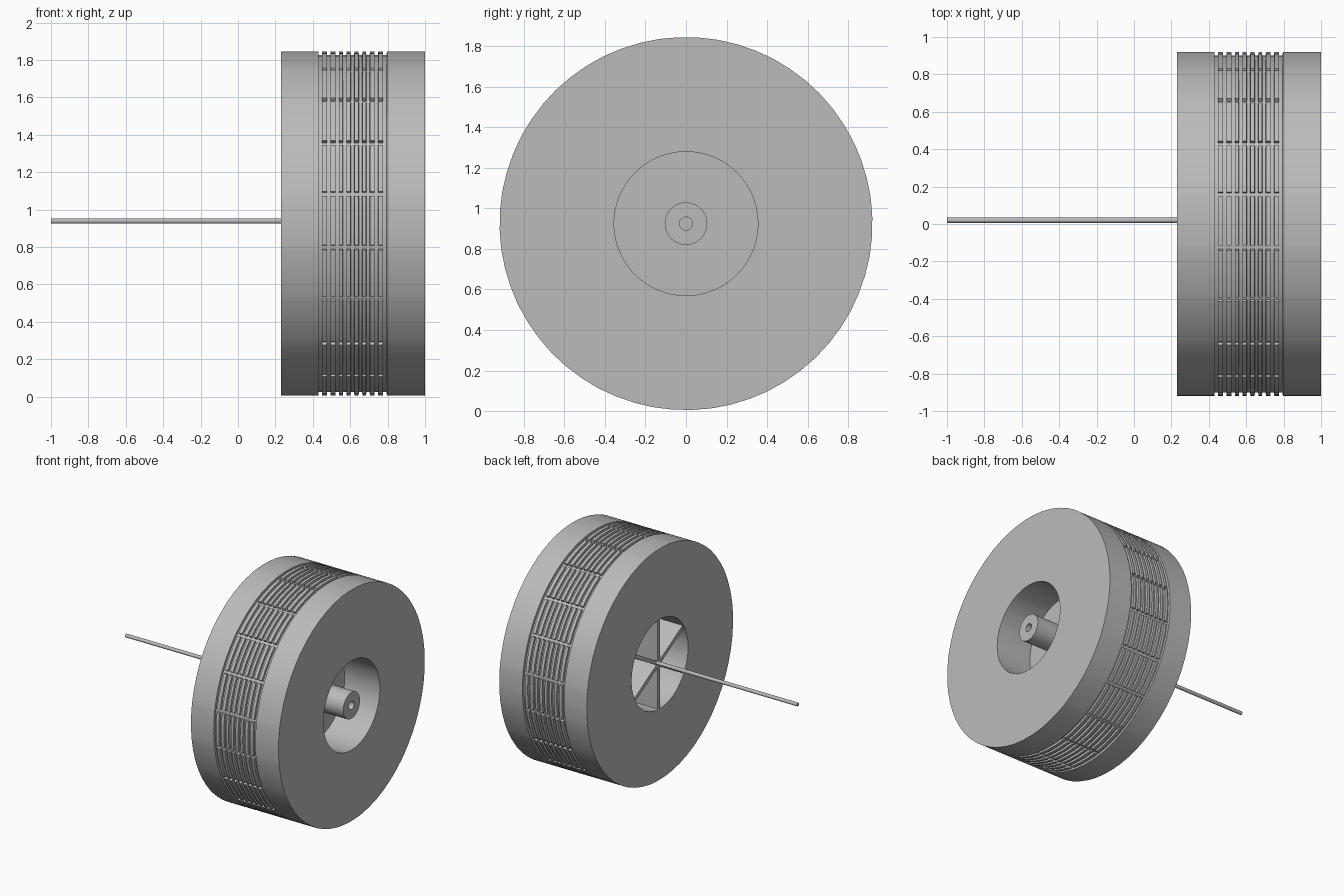
import bpy, bmesh
from math import sin, cos, pi, radians
from mathutils import Matrix, Vector

cube = bpy.data.objects.get("Cube")
if cube:
    bpy.data.objects.remove(cube)

CENTRE_Z = 0.925
RADIUS = 0.92
LEFT, RIGHT = 1.0, 0.23        # wheel faces along x
BORE = 0.355
BARS = 20

grey = bpy.data.materials.new("plain grey")
grey.use_nodes = True
COLOUR = (0.5, 0.5, 0.5, 1)
grey.diffuse_color = COLOUR
grey.node_tree.nodes["Principled BSDF"].inputs["Base Color"].default_value = COLOUR


def finish(name, bm):
    bmesh.ops.recalc_face_normals(bm, faces=bm.faces)
    mesh = bpy.data.meshes.new(name)
    bm.to_mesh(mesh)
    bm.free()
    mesh.materials.append(grey)
    obj = bpy.data.objects.new(name, mesh)
    bpy.context.collection.objects.link(obj)
    bpy.ops.object.select_all(action='DESELECT')
    obj.select_set(True)
    bpy.context.view_layer.objects.active = obj
    bpy.ops.object.shade_smooth_by_angle(angle=radians(25))
    return obj


def revolve(name, profile, angles, closed=True, y=0, z=CENTRE_Z):
    """Sweep (x, radius function of angle index) points around the x axis."""
    bm = bmesh.new()
    rings = []
    for i, a in enumerate(angles):
        ring = []
        for x, r in profile:
            rad = r(i) if callable(r) else r
            ring.append(bm.verts.new((x, y - rad * cos(a), z + rad * sin(a))))
        rings.append(ring)
    n = len(profile)
    for i in range(len(rings)):
        a, b = rings[i], rings[(i + 1) % len(rings)]
        for j in range(n if closed else n - 1):
            k = (j + 1) % n
            bm.faces.new((a[j], a[k], b[k], b[j]))
    bmesh.ops.remove_doubles(bm, verts=bm.verts, dist=1e-5)
    return finish(name, bm)


def even(n):
    return [2 * pi * i / n for i in range(n)]


# Tyre: smooth shoulders, tread of ring grooves crossed by bar grooves
pitch = 360 / BARS
steps = [-0.8, -0.6, 0.6, 0.8, 6, 12]
tyre_angles = [radians(10 + b * pitch + s) for b in range(BARS) for s in steps]


def tread(depth):
    return lambda i: RADIUS - (0.018 if i % len(steps) in (1, 2) else depth)


profile = [(RIGHT, BORE), (RIGHT, RADIUS)]
grooves = [0.44, 0.485, 0.53, 0.57, 0.612, 0.655, 0.695, 0.74, 0.785]
profile.append((0.43, RADIUS))
for g in grooves:
    if g != grooves[0]:
        profile.append((g - 0.01, tread(0)))
    profile += [(g - 0.009, tread(0.018)), (g + 0.009, tread(0.018))]
    if g != grooves[-1]:
        profile.append((g + 0.01, tread(0)))
profile += [(0.796, RADIUS), (LEFT, RADIUS), (LEFT, BORE)]
revolve("tyre", profile, tyre_angles)

# Web disc closing the middle of the bore
revolve("web_disc", [(0.62, 0), (0.62, BORE + 0.01), (0.69, BORE + 0.01), (0.69, 0)],
        even(64), closed=False)

# Hub tube with a blind hole
revolve("hub", [(0.66, 0.105), (LEFT, 0.105), (LEFT, 0.032), (0.66, 0.032)], even(40))

# Ribs behind the web
for k in range(6):
    bm = bmesh.new()
    bmesh.ops.create_cube(bm, size=1)
    bmesh.ops.scale(bm, vec=Vector((0.39, 0.03, 0.36)), verts=bm.verts)
    bmesh.ops.translate(bm, vec=Vector((0.435, 0, 0.18)), verts=bm.verts)
    bmesh.ops.rotate(bm, cent=Vector(), matrix=Matrix.Rotation(k * pi / 3, 3, 'X'), verts=bm.verts)
    bmesh.ops.translate(bm, vec=Vector((0, 0, CENTRE_Z)), verts=bm.verts)
    finish(f"rib_{k + 1}", bm)

# Thin axle rod
revolve("axle_rod", [(-1, 0), (-1, 0.014), (0.64, 0.014), (0.64, 0)], even(12),
        closed=False, y=0.02, z=0.939)
